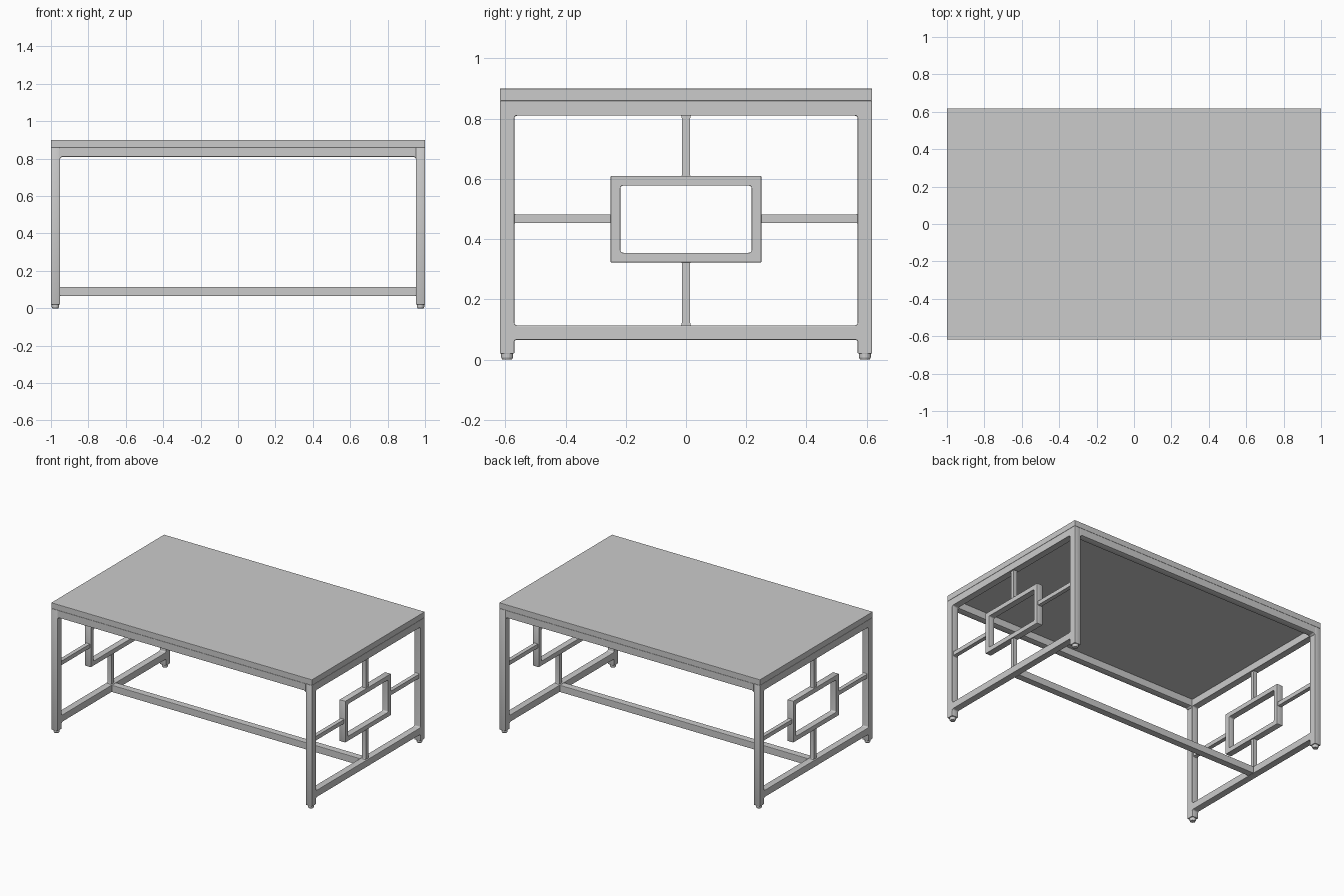
import bpy, bmesh
from mathutils import Matrix, Vector

if "Cube" in bpy.data.objects:
    bpy.data.objects.remove(bpy.data.objects["Cube"])

X, Y, T, H = 1.0, 0.618, 0.048, 0.9     # half length, half depth, bar size, height
SLAB = 0.86                             # underside of the top
R = 0.01                                # fillet radius of the openings
END = Matrix(((0, 0, 1), (1, 0, 0), (0, 1, 0))).to_4x4()    # profile in y-z
SIDE = Matrix(((1, 0, 0), (0, 0, -1), (0, 1, 0))).to_4x4()  # profile in x-z


def finish(name, bm, bevel=0.0, mirror=(False, False)):
    bmesh.ops.recalc_face_normals(bm, faces=bm.faces)
    me = bpy.data.meshes.new(name)
    bm.to_mesh(me)
    bm.free()
    ob = bpy.data.objects.new(name, me)
    bpy.context.collection.objects.link(ob)
    if bevel:
        m = ob.modifiers.new("soft_edges", 'BEVEL')
        m.width, m.segments, m.limit_method = bevel, 2, 'ANGLE'
        m.angle_limit = 0.7
    if any(mirror):
        m = ob.modifiers.new("mirror", 'MIRROR')
        m.use_axis = (mirror[0], mirror[1], False)
        m.use_mirror_merge = False
    return ob


def box(name, lo, hi, **kw):
    bm = bmesh.new()
    lo, hi = Vector(lo), Vector(hi)
    bmesh.ops.create_cube(bm, size=1, matrix=Matrix.Translation((lo + hi) / 2)
                          @ Matrix.Diagonal((*(hi - lo), 1)))
    return finish(name, bm, **kw)


def rounded(pts):
    """Fillet each (u, v, r) corner; corners without r stay sharp."""
    out = []
    for i, p in enumerate(pts):
        c = Vector(p[:2])
        if len(p) < 3:
            out.append(c)
            continue
        a = c + (Vector(pts[i - 1][:2]) - c).normalized() * p[2]
        b = c + (Vector(pts[(i + 1) % len(pts)][:2]) - c).normalized() * p[2]
        for k in range(5):
            t = k / 4
            out.append(a * (1 - t) ** 2 + c * 2 * t * (1 - t) + b * t * t)
    return out


def rect(u0, u1, v0, v1, *r):
    return [(u0, v0, *r), (u1, v0, *r), (u1, v1, *r), (u0, v1, *r)]


def panel(name, loops, depth, frame, centre, **kw):
    """Flat plate with holes, cut from filled 2D curve loops."""
    cu = bpy.data.curves.new(name, 'CURVE')
    cu.dimensions, cu.fill_mode, cu.extrude = '2D', 'BOTH', depth / 2
    for loop in loops:
        pts = rounded(loop)
        s = cu.splines.new('POLY')
        s.points.add(len(pts) - 1)
        for q, p in zip(s.points, pts):
            q.co = (p.x, p.y, 0, 1)
        s.use_cyclic_u = True
    tmp = bpy.data.objects.new(name + "_outline", cu)
    bpy.context.collection.objects.link(tmp)
    dg = bpy.context.evaluated_depsgraph_get()
    me = bpy.data.meshes.new_from_object(tmp.evaluated_get(dg))
    bm = bmesh.new()
    bm.from_mesh(me)
    bpy.data.objects.remove(tmp)
    bpy.data.meshes.remove(me)
    bmesh.ops.remove_doubles(bm, verts=bm.verts, dist=1e-5)
    bmesh.ops.transform(bm, verts=bm.verts, matrix=Matrix.Translation(centre) @ frame)
    return finish(name, bm, **kw)


# table top
box("table_top", (-X, -Y, SLAB), (X, Y, H), bevel=0.002)

# end frames: two legs, top rail and low rail in one piece
yi, xc = Y - T, X - T / 2
outer = [(-Y, .02), (-Y, SLAB), (Y, SLAB), (Y, .02),
         (yi, .02), (yi, .066, R), (-yi, .066, R), (-yi, .02)]
panel("end_frame", [outer, rect(-yi, yi, .114, .81, R)], T, END, (xc, 0, 0),
      bevel=0.003, mirror=(True, False))

# thin fretwork bars: four L-shaped openings around the middle
e, b, zm = 0.002, 0.014, 0.4685
fret = [rect(-Y + .01, Y - .01, .08, .84), rect(-.22, .22, .355, .578, R)]
for s in (-1, 1):
    for z_in, z_ring, z_out in ((zm + b, .608, .81 + e), (zm - b, .325, .114 - e)):
        fret.append([(s * b, z_out, R), (s * (yi + e), z_out, R), (s * (yi + e), z_in, R),
                     (s * .248, z_in, R / 2), (s * .248, z_ring), (s * b, z_ring, R / 2)])
panel("end_fretwork", fret, 0.028, END, (xc, 0, 0), mirror=(True, False))

# thicker rectangular ring in the middle of each end
panel("end_ring", [rect(-.25, .25, .323, .61), rect(-.218, .218, .355, .578, R)],
      0.044, END, (xc, 0, 0), bevel=0.002, mirror=(True, False))

# long front and back rails with small corner fillets
xi = X - T
panel("long_rail", [[(-xi, SLAB), (xi, SLAB), (xi, .80), (xi - R, .81),
                     (-xi + R, .81), (-xi, .80)]],
      T, SIDE, (0, -Y + T / 2, 0), bevel=0.002, mirror=(False, True))

# low stretcher joining the ends
box("stretcher", (-xi, -T / 2, .066), (xi, T / 2, .114), bevel=0.003)

# round feet, tapered towards the floor
bm = bmesh.new()
for r1, r2, z0, z1 in ((.016, .020, 0, .008), (.020, .020, .008, .022)):
    bmesh.ops.create_cone(bm, cap_ends=True, segments=20, radius1=r1, radius2=r2, depth=z1 - z0,
                          matrix=Matrix.Translation((xc, -Y + T / 2, (z0 + z1) / 2)))
finish("foot", bm, mirror=(True, True))
